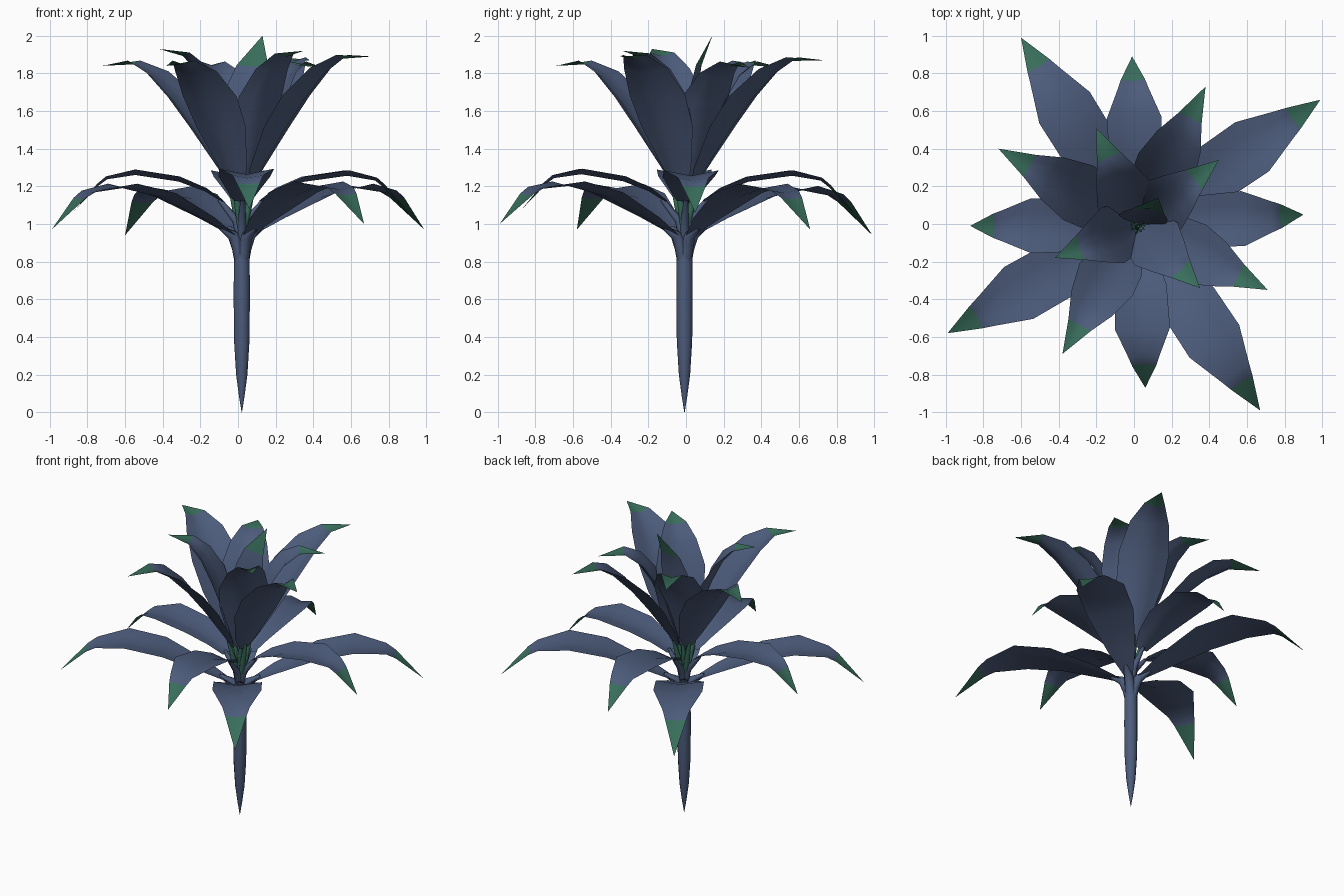
import bpy, bmesh, math
from mathutils import Vector

cube = bpy.data.objects.get("Cube")
if cube:
    bpy.data.objects.remove(cube)

AXIS = Vector((0.02, -0.008, 0.0))
UP = Vector((0, 0, 1))


def material(name, rgb):
    m = bpy.data.materials.new(name)
    m.use_nodes = True
    m.diffuse_color = (*rgb, 1)
    bsdf = m.node_tree.nodes["Principled BSDF"]
    bsdf.inputs["Base Color"].default_value = (*rgb, 1)
    bsdf.inputs["Roughness"].default_value = 0.8
    return m


BLUE = material("slate_blue", (0.074, 0.107, 0.2))
GREEN = material("tip_green", (0.04, 0.154, 0.104))


def finish(bm, name):
    bmesh.ops.remove_doubles(bm, verts=bm.verts, dist=0.0005)
    mesh = bpy.data.meshes.new(name)
    bm.to_mesh(mesh)
    bm.free()
    obj = bpy.data.objects.new(name, mesh)
    bpy.context.collection.objects.link(obj)
    mesh.materials.append(BLUE)
    mesh.materials.append(GREEN)
    bpy.ops.object.select_all(action="DESELECT")
    obj.select_set(True)
    bpy.context.view_layer.objects.active = obj
    bpy.ops.object.shade_smooth_by_angle(angle=math.radians(50))


def frames(path):
    """Normal of a (radius, height) path at each point."""
    out = []
    for i in range(len(path)):
        a, b = path[max(i - 1, 0)], path[min(i + 1, len(path) - 1)]
        d = Vector((b[0] - a[0], b[1] - a[1])).normalized()
        out.append((-d.y, d.x))
    return out


def tube(name, path, azimuth=0.0, sides=10, slot=0):
    """Round stalk; path holds (radius from axis, height, thickness)."""
    out = Vector((math.cos(azimuth), math.sin(azimuth), 0))
    side = UP.cross(out)
    bm = bmesh.new()
    rings = []
    for (r, z, w), (nr, nz) in zip(path, frames(path)):
        n = out * nr + UP * nz
        c = AXIS + out * r + UP * z
        rings.append([bm.verts.new(c + w * (side * math.cos(a) + n * math.sin(a)))
                      for a in (math.tau * k / sides for k in range(sides))])
    for lo, hi in zip(rings, rings[1:]):
        for k in range(sides):
            j = (k + 1) % sides
            bm.faces.new((lo[k], lo[j], hi[j], hi[k])).material_index = slot
    bmesh.ops.recalc_face_normals(bm, faces=bm.faces)
    finish(bm, name)


def leaf(name, profile, tip, tip_z, fold, facing=None):
    """Folded blade; profile holds (radius, height, half width) up to the tip."""
    reach = Vector((tip[0], tip[1], 0)) - Vector((AXIS.x, AXIS.y, 0))
    out = reach.normalized()
    side = UP.cross(out if facing is None else
                    Vector((math.cos(facing), math.sin(facing), 0)))
    scale = reach.length / profile[-1][0]
    lift = tip_z - profile[-1][1]
    path = [(r * scale, z + lift * (r / profile[-1][0]) ** 2, w) for r, z, w in profile]
    bm = bmesh.new()
    rows = []
    for (r, z, w), (nr, nz) in zip(path, frames(path)):
        n = out * nr + UP * nz
        c = AXIS + out * r + UP * z
        rows.append([bm.verts.new(c + side * w * s + n * w * fold * (abs(s) - 0.4))
                     for s in (-1, -0.5, 0, 0.5, 1)])
    for i, (lo, hi) in enumerate(zip(rows, rows[1:])):
        for j in range(4):
            f = bm.faces.new((lo[j], hi[j], hi[j + 1], lo[j + 1]))
            f.material_index = 1 if i == len(rows) - 2 else 0
    finish(bm, name)
    return math.atan2(out.y, out.x)


# Stem, pointed at the foot, and the slim core above it
tube("stem", [(0, 0, 0.001), (0, 0.08, 0.014), (0, 0.2, 0.03), (0, 0.38, 0.041),
              (0, 0.6, 0.043), (0, 0.82, 0.042), (0, 0.95, 0.03)], sides=12)
tube("core", [(0, 0.93, 0.03), (0, 1.1, 0.022), (0, 1.26, 0.01)])

# Leaf shapes
LONG = [(0.06, 0.94, 0.03), (0.22, 1.025, 0.09), (0.5, 1.15, 0.155), (0.74, 1.2, 0.158),
        (0.94, 1.17, 0.088), (1.0, 1.135, 0.068), (1.18, 0.97, 0)]
SHORT = [(0.1, 1.12, 0.05), (0.19, 1.18, 0.095), (0.33, 1.235, 0.138), (0.56, 1.268, 0.146),
         (0.71, 1.237, 0.082), (0.755, 1.2, 0.064), (0.88, 1.06, 0)]
OUTER = [(0.06, 1.2, 0.03), (0.1, 1.28, 0.08), (0.24, 1.5, 0.152), (0.36, 1.66, 0.165),
         (0.5, 1.8, 0.128), (0.62, 1.868, 0.068), (0.71, 1.88, 0.03), (0.8, 1.86, 0)]
INNER = [(0.03, 1.2, 0.03), (0.05, 1.28, 0.08), (0.11, 1.5, 0.145), (0.17, 1.66, 0.16),
         (0.25, 1.8, 0.12), (0.335, 1.875, 0.07), (0.4, 1.89, 0.035), (0.48, 1.88, 0)]
CENTRE = [(0.015, 1.15, 0.03), (0.03, 1.35, 0.09), (0.05, 1.6, 0.13), (0.07, 1.73, 0.12),
          (0.09, 1.84, 0.085), (0.16, 2.0, 0)]
# Curled tips are one flat colour: drop the extra row so the last strip is the tip
OUTER.pop(-2)
INNER.pop(-2)

# Each ring: blade shape, fold, stalk colour, tips as (x, y, z), stalk path
RINGS = {
    "long_leaf": (LONG, 0.15, 0,
                  [(0.99, 0.66, 0.97), (-0.6, 0.99, 0.94),
                   (-0.99, -0.58, 0.97), (0.67, -0.99, 1.0)],
                  [(0.0, 0.78, 0.036), (0.022, 0.87, 0.034),
                   (0.055, 0.94, 0.03), (0.13, 0.98, 0.012)]),
    "short_leaf": (SHORT, 0.2, 0,
                   [(0.9, 0.05, 1.06), (-0.01, 0.89, 1.06),
                    (-0.87, -0.01, 1.07), (0.06, -0.87, 1.08)],
                   [(0.0, 0.9, 0.026), (0.03, 1.02, 0.022), (0.12, 1.13, 0.012)]),
    "outer_leaf": (OUTER, 0.3, 1,
                   [(0.38, 0.73, 1.87), (-0.72, 0.4, 1.84),
                    (-0.38, -0.69, 1.84), (0.71, -0.35, 1.89)],
                   [(0.018, 0.99, 0.016), (0.042, 1.1, 0.019), (0.08, 1.24, 0.01)]),
    "inner_leaf": (INNER, 0.3, 1,
                   [(0.45, 0.34, 1.83), (-0.2, 0.51, 1.83),
                    (-0.42, -0.18, 1.93), (0.35, -0.34, 1.92)],
                   [(0.01, 1.05, 0.014), (0.025, 1.15, 0.014), (0.04, 1.24, 0.01)]),
}
for ring, (shape, fold, slot, tips, stalk) in RINGS.items():
    for i, (x, y, z) in enumerate(tips, 1):
        azimuth = leaf(f"{ring}_{i}", shape, (x, y), z, fold)
        tube(f"{ring}_stalk_{i}", stalk, azimuth, sides=8, slot=slot)

# Upright leaf at the heart
leaf("heart_leaf", CENTRE, (0.13, 0.14), 2.0, 0.2, facing=math.radians(80))
